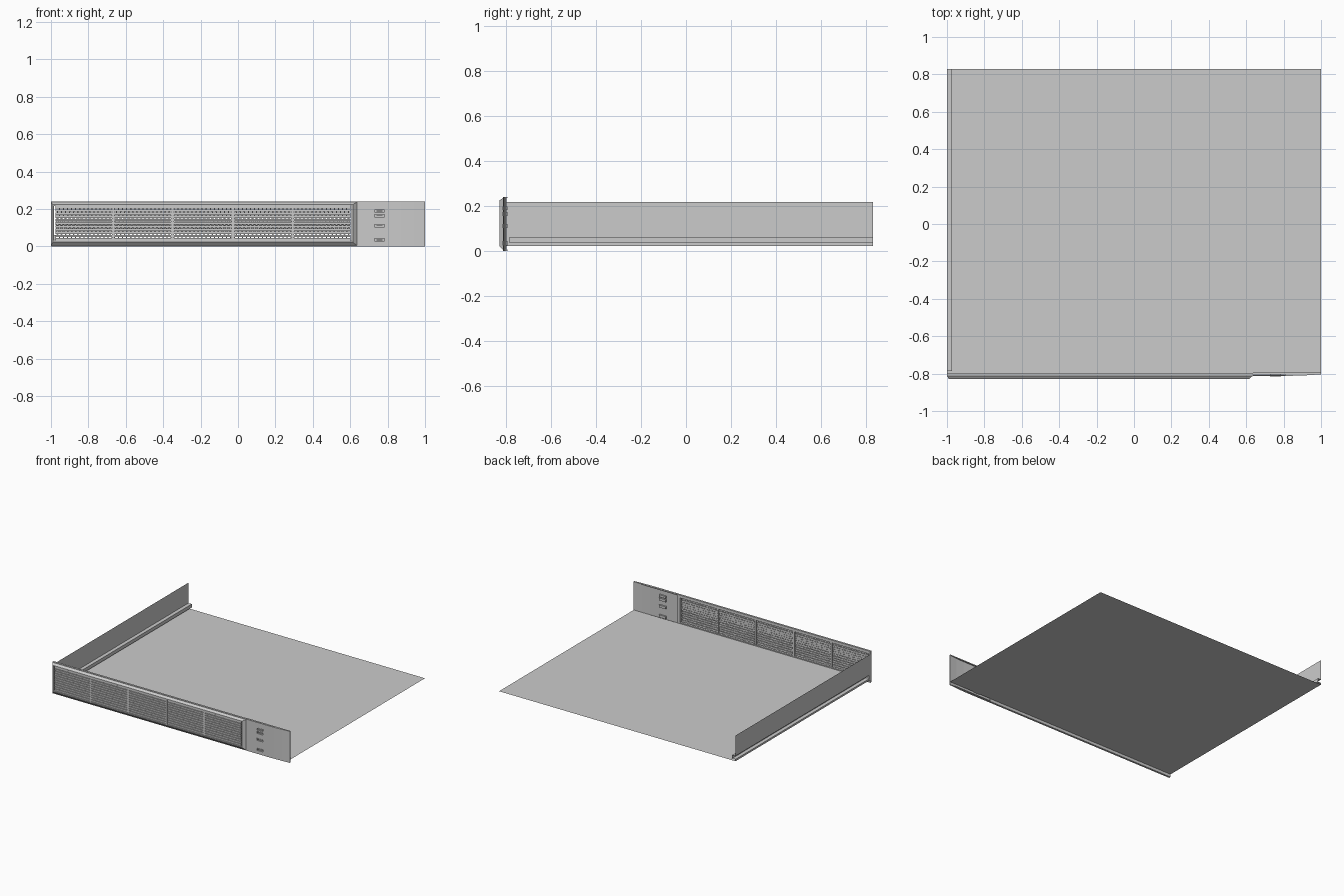
import bpy, bmesh, math

if "Cube" in bpy.data.objects:
    bpy.data.objects.remove(bpy.data.objects["Cube"])


def finish(bm, name):
    bmesh.ops.recalc_face_normals(bm, faces=bm.faces)
    me = bpy.data.meshes.new(name)
    bm.to_mesh(me)
    bm.free()
    ob = bpy.data.objects.new(name, me)
    bpy.context.collection.objects.link(ob)
    return ob


def add_box(bm, x0, x1, y0, y1, z0, z1):
    v = bmesh.ops.create_cube(bm, size=1)["verts"]
    for p in v:
        p.co = (x0 if p.co.x < 0 else x1, y0 if p.co.y < 0 else y1, z0 if p.co.z < 0 else z1)
    return v


def boxes(name, items):
    bm = bmesh.new()
    for b in items:
        add_box(bm, *b)
    return finish(bm, name)


def sheet(name, path, offset):
    """Open profile swept along a vector into a thin sheet."""
    bm = bmesh.new()
    a = [bm.verts.new(p) for p in path]
    b = [bm.verts.new([p[i] + offset[i] for i in range(3)]) for p in path]
    for i in range(len(path) - 1):
        bm.faces.new((a[i], a[i + 1], b[i + 1], b[i]))
    return finish(bm, name)


BACK, FRONT = 0.83, -0.797
FLOOR = 0.022

# Floor tray
sheet("floor", [(-1, FRONT, FLOOR), (1, FRONT, FLOOR)], (0, BACK - FRONT, 0))

# Left wall, with a rail groove pressed inward near the bottom
y0 = -0.785
sheet("side_wall", [(-1, y0, z) if d == 0 else (-0.972, y0, z) for d, z in
      ((0, 0.218), (0, 0.062), (1, 0.062), (1, 0.036), (0, 0.036), (0, FLOOR))],
      (0, BACK - y0, 0))
sheet("side_wall_front", [(-1, FRONT, 0.218), (-1, FRONT, FLOOR)], (0, y0 - FRONT, 0))
sheet("rail_groove_end", [(-1, y0, 0.062), (-0.972, y0, 0.062)], (0, 0, -0.026))

# Front panel surround: top and bottom lips and left edge
boxes("front_surround", [
    (-1, 0.635, -0.812, FRONT, 0.218, 0.24),
    (-1, 0.635, -0.812, FRONT, 0.0, 0.03),
    (-1, -0.985, -0.812, FRONT, 0.03, 0.218),
    (0.61, 0.635, -0.812, FRONT, 0.03, 0.218)])

# Control panel on the right, gently bent towards its outer end
bm = bmesh.new()
prof = [(0.635, -0.812), (0.81, -0.812), (0.872, -0.811), (0.94, -0.808), (1.0, -0.803)]
loop = prof + [(x, y + 0.006) for x, y in reversed(prof)]
face = bm.faces.new([bm.verts.new((x, y, 0)) for x, y in loop])
up = bmesh.ops.extrude_face_region(bm, geom=[face])["geom"]
bmesh.ops.translate(bm, vec=(0, 0, 0.24), verts=[g for g in up if isinstance(g, bmesh.types.BMVert)])
panel = finish(bm, "control_panel")
boxes("control_panel_lips", [(0.635, 1, -0.804, FRONT + 0.003, 0.234, 0.24),
                             (0.635, 1, -0.804, FRONT + 0.003, 0.0, 0.006)])

# Port slots cut through the panel, with open-fronted housings and tongues
ports = [(0.181, 0.198), (0.154, 0.173), (0.101, 0.119), (0.025, 0.044)]
px0, px1 = 0.728, 0.785
cutter = boxes("port_cutter", [(px0, px1, -0.83, -0.78, a, b) for a, b in ports])
cutter.hide_render = True
cutter.hide_set(True)
mod = panel.modifiers.new("port_holes", "BOOLEAN")
mod.object, mod.operation, mod.solver = cutter, "DIFFERENCE", "EXACT"
t = 0.003
for i, (a, b) in enumerate(ports):
    yf, yb = -0.8145, -0.794
    boxes(f"port_{i + 1}", [
        (px0, px1, yf, yb, a, a + t), (px0, px1, yf, yb, b - t, b),
        (px0, px0 + t, yf, yb, a + t, b - t), (px1 - t, px1, yf, yb, a + t, b - t),
        (px0, px1, yb - t, yb, a, b),
        (px0 + 0.013, px1 - 0.013, -0.812, yb - t, (a + b) / 2 - 0.002, (a + b) / 2 + 0.002)])

# Raised bezel: sloping rim around the grille
bm = bmesh.new()
rects = [(-1, 0.635, -0.812, 0.004, 0.236), (-0.99, 0.615, -0.829, 0.022, 0.224),
         (-0.983, 0.608, -0.829, 0.03, 0.217), (-0.983, 0.608, -0.803, 0.03, 0.217)]
rings = [[bm.verts.new((x, y, z)) for x, z in ((l, b), (r, b), (r, t2), (l, t2))]
         for l, r, y, b, t2 in rects]
for p, q in zip(rings, rings[1:]):
    for i in range(4):
        j = (i + 1) % 4
        bm.faces.new((p[i], p[j], q[j], q[i]))
finish(bm, "bezel_rim")

# Upright dividers between the five bays
dividers = [-0.667, -0.35, -0.027, 0.292]
boxes("bay_dividers", [(x - 0.007, x + 0.007, -0.828, -0.799, 0.03, 0.217) for x in dividers])

# Bays: horizontal slats in front of a honeycomb screen
edges = [-0.983] + dividers + [0.608]
slats, n = [], 11
pitch = (0.217 - 0.03) / n
screen = bmesh.new()
R = 0.0125
dx, dz = R * math.sqrt(3), R * 1.5
for l, r in zip(edges, edges[1:]):
    l, r = l + 0.007, r - 0.007
    for k in range(n):
        z = 0.03 + (k + 0.5) * pitch
        slats.append((l, r, -0.825, -0.812, z - 0.0062, z + 0.0062))
    for row in range(11):
        for col in range(int((r - l) / dx) + 2):
            cx, cz = l + (col + 0.5 * (row % 2)) * dx, 0.03 + row * dz
            out, inn = [], []
            for i in range(6):
                a = math.radians(60 * i + 30)
                for lst, rad in ((out, R), (inn, R * 0.74)):
                    x = min(max(cx + rad * math.cos(a), l), r)
                    z = min(max(cz + rad * math.sin(a), 0.03), 0.217)
                    lst.append(screen.verts.new((x, -0.805, z)))
            for i in range(6):
                j = (i + 1) % 6
                screen.faces.new((out[i], out[j], inn[j], inn[i]))
bmesh.ops.remove_doubles(screen, verts=screen.verts, dist=0.0001)
bad = [f for f in screen.faces if f.calc_area() < 1e-8]
bmesh.ops.delete(screen, geom=bad, context="FACES")
boxes("grille_slats", slats)
finish(screen, "honeycomb_screen")
